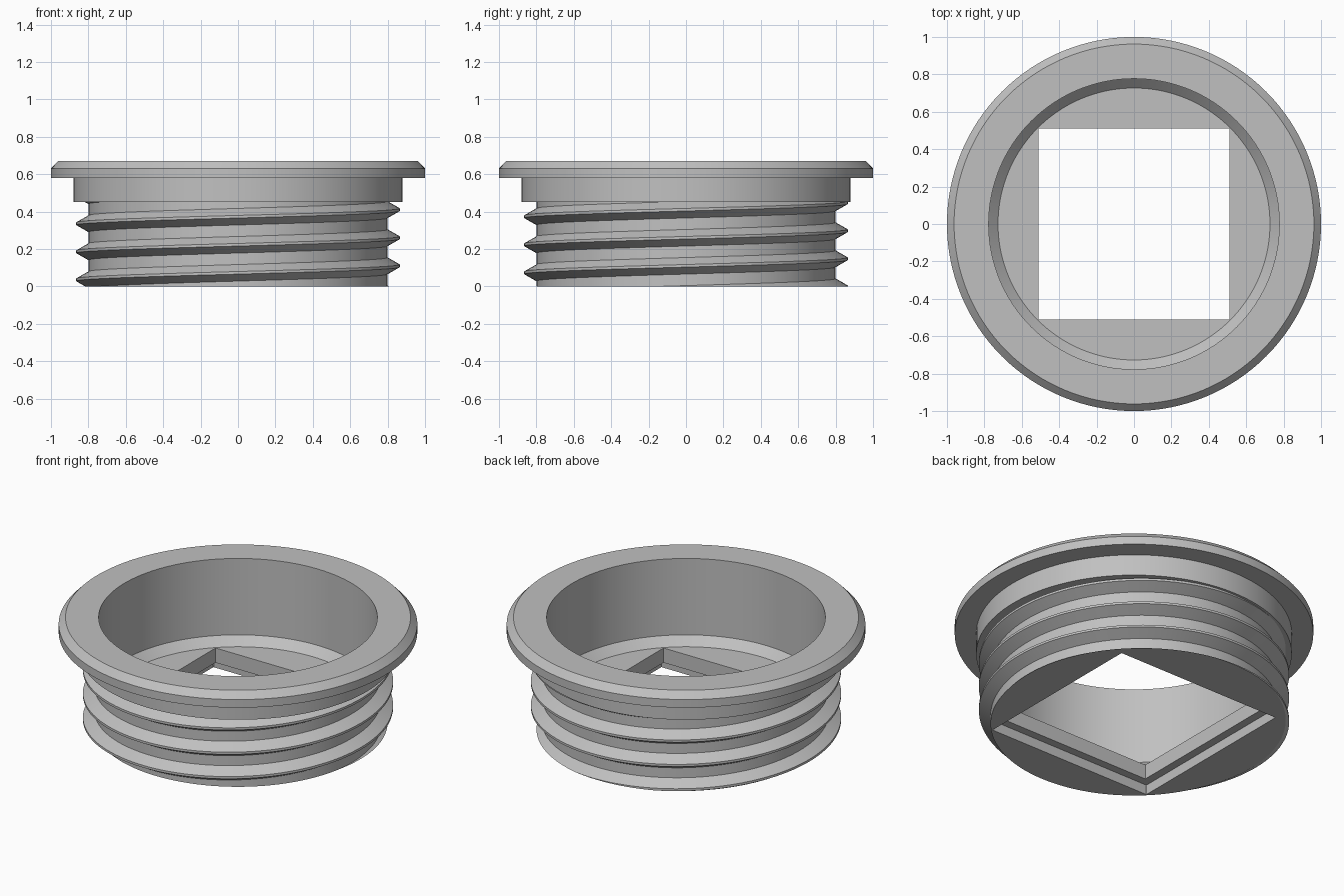
import bpy, bmesh, math
from mathutils import Vector, Matrix

cube = bpy.data.objects.get("Cube")
if cube:
    bpy.data.objects.remove(cube, do_unlink=True)

SEGS = 128
grey = bpy.data.materials.new("plain grey")
grey.use_nodes = True
colour = (0.53, 0.53, 0.53, 1)
grey.diffuse_color = colour
grey.node_tree.nodes["Principled BSDF"].inputs["Base Color"].default_value = colour


def make_object(name, bm):
    bmesh.ops.recalc_face_normals(bm, faces=bm.faces)
    mesh = bpy.data.meshes.new(name)
    bm.to_mesh(mesh)
    bm.free()
    mesh.materials.append(grey)
    obj = bpy.data.objects.new(name, mesh)
    bpy.context.collection.objects.link(obj)
    return obj


def activate(obj):
    bpy.ops.object.select_all(action='DESELECT')
    obj.select_set(True)
    bpy.context.view_layer.objects.active = obj


def smooth(obj):
    activate(obj)
    bpy.ops.object.shade_smooth_by_angle(angle=math.radians(25))


def revolve(name, profile):
    bm = bmesh.new()
    verts = [bm.verts.new((r, 0, z)) for r, z in profile]
    edges = [bm.edges.new(pair) for pair in zip(verts, verts[1:])]
    bmesh.ops.spin(bm, geom=verts + edges, cent=(0, 0, 0), axis=(0, 0, 1),
                   angle=math.tau, steps=SEGS)
    bmesh.ops.remove_doubles(bm, verts=bm.verts, dist=0.0005)
    return make_object(name, bm)


def cut_square(obj, half, z_low, z_high):
    bm = bmesh.new()
    size = Matrix.Diagonal((2 * half, 2 * half, z_high - z_low, 1))
    bmesh.ops.create_cube(bm, size=1, matrix=Matrix.Translation((0, 0, (z_low + z_high) / 2)) @ size)
    cutter = make_object("square_cutter", bm)
    cutter.hide_render = True
    mod = obj.modifiers.new("square hole", 'BOOLEAN')
    mod.operation, mod.solver, mod.object = 'DIFFERENCE', 'EXACT', cutter
    activate(obj)
    bpy.ops.object.modifier_apply(modifier=mod.name)
    bpy.data.objects.remove(cutter, do_unlink=True)


# Flanged cup: floor, core wall, collar, chamfered flange and bore
body = revolve("flanged_body", [
    (0, 0), (0.8, 0), (0.8, 0.45), (0.88, 0.45), (0.88, 0.58), (1, 0.58),
    (1, 0.63), (0.962, 0.67), (0.777, 0.67), (0.777, 0.2), (0.727, 0.15), (0, 0.15)])

# Square opening in the floor with a wider recess underneath
cut_square(body, 0.51, -0.1, 0.3)
cut_square(body, 0.56, -0.1, 0.06)
smooth(body)

# Helical thread, trimmed flat at the bottom and running out inside the collar
PITCH, START, FIRST, LAST = 0.15, 0.11, -1.25, 2.67
section = [(0.79, -0.05), (0.865, -0.007), (0.865, 0.007), (0.79, 0.05)]
bm = bmesh.new()
rings = []
steps = round((LAST - FIRST) * SEGS)
for i in range(steps + 1):
    turn = FIRST + i / SEGS
    c, s = math.cos(turn * math.tau), math.sin(turn * math.tau)
    rings.append([bm.verts.new((r * c, r * s, START + PITCH * turn + dz)) for r, dz in section])
for a, b in zip(rings, rings[1:]):
    for j in range(len(section)):
        k = (j + 1) % len(section)
        bm.faces.new((a[j], a[k], b[k], b[j]))
bm.faces.new(rings[0])
bm.faces.new(rings[-1])
bmesh.ops.recalc_face_normals(bm, faces=bm.faces)
bmesh.ops.bisect_plane(bm, geom=bm.verts[:] + bm.edges[:] + bm.faces[:], dist=0.00001,
                       plane_co=Vector((0, 0, 0)), plane_no=Vector((0, 0, 1)), clear_inner=True)
rim = [e for e in bm.edges if e.is_boundary]
bmesh.ops.triangle_fill(bm, edges=rim, use_beauty=True, normal=(0, 0, -1))
smooth(make_object("screw_thread", bm))
